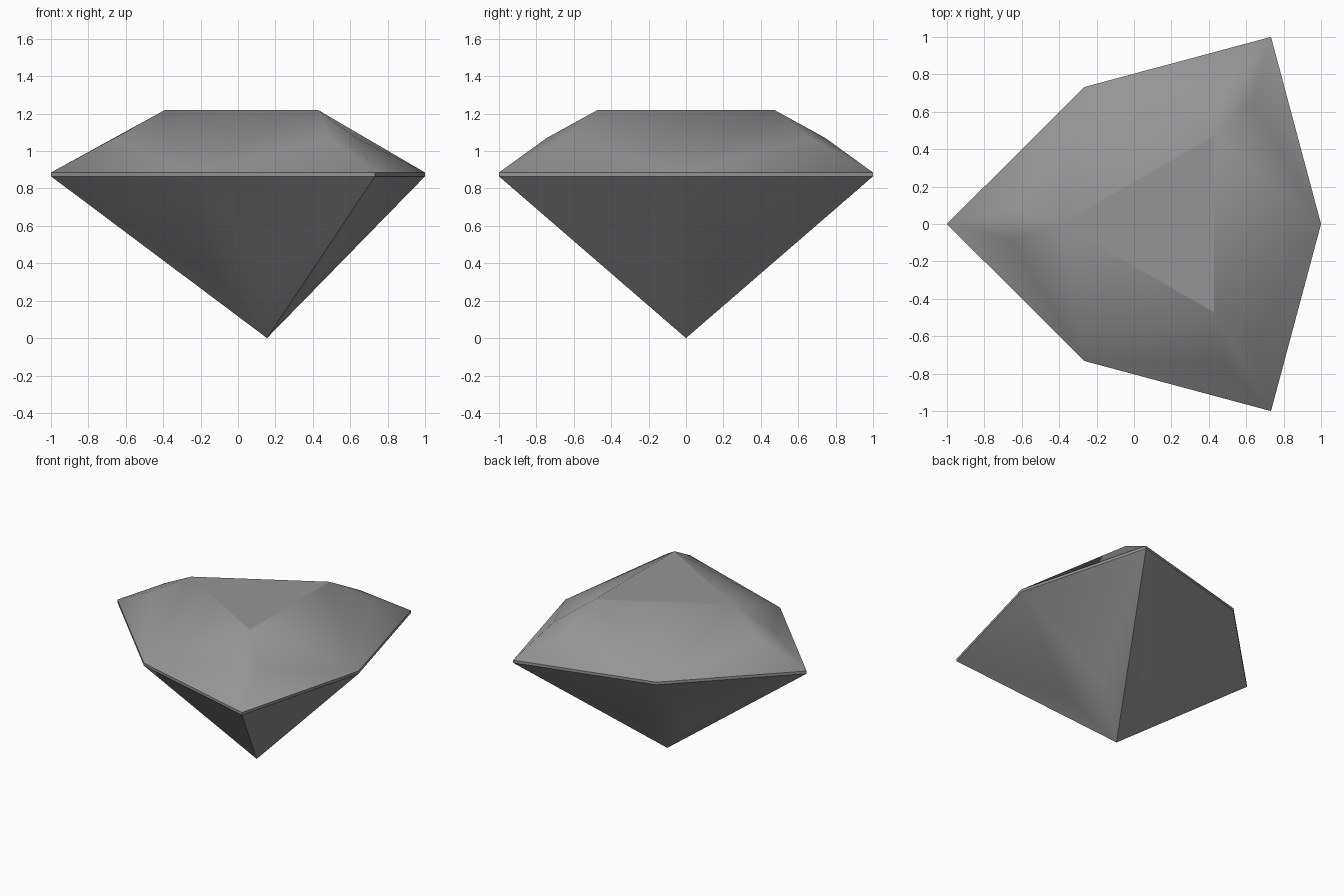
import bpy, bmesh
from math import cos, sin, radians, pi

if "Cube" in bpy.data.objects:
    bpy.data.objects.remove(bpy.data.objects["Cube"], do_unlink=True)

# One grey stone colour
stone = bpy.data.materials.new("grey stone")
stone.use_nodes = True
colour = (0.3, 0.3, 0.3, 1)
stone.diffuse_color = colour
stone.node_tree.nodes["Principled BSDF"].inputs["Base Color"].default_value = colour

AXIS_X = 0.155                       # the point and the three-fold axis sit off centre
LONG, SHORT = 1.155, 0.845           # girdle radii at long and short corners
Z_LOW, Z_HIGH, Z_TABLE = 0.865, 0.885, 1.22

bm = bmesh.new()


def vert(radius, degrees, z):
    a = radians(degrees)
    return bm.verts.new((AXIS_X + radius * cos(a), radius * sin(a), z))


def face(*verts):
    return bm.faces.new(verts)


# Girdle rings, short corners at even steps and long corners at odd steps
low, high = [[vert(LONG if i % 2 else SHORT, i * 60, z) for i in range(6)]
             for z in (Z_LOW, Z_HIGH)]
tip = vert(0, 0, 0)
for i in range(6):
    j = (i + 1) % 6
    face(low[i], low[j], high[j], high[i])

    # Pavilion panel fanned around a point lying on the panel
    s, l = (j, i) if i % 2 else (i, j)
    inner = bm.verts.new(tip.co + 0.19 * (low[s].co - tip.co) + 0.17 * (low[l].co - tip.co))
    for a, b in ((tip, low[j]), (low[j], low[i]), (low[i], tip)):
        face(a, b, inner)

# Crown: table corners with a narrow kite running down to each long corner
corners = [60, 180, 300]
table = [vert(0.545, a, Z_TABLE) for a in corners]
before = [vert(0.817, a - 5.7, 1.07) for a in corners]
after = [vert(0.817, a + 5.7, 1.07) for a in corners]
face(*table)
for k in range(3):
    n = (k + 1) % 3
    girdle, short_prev, short_next = high[2 * k + 1], high[2 * k], high[(2 * k + 2) % 6]
    face(table[k], before[k], girdle)
    face(table[k], girdle, after[k])
    face(table[k], short_prev, before[k])
    face(before[k], short_prev, girdle)
    face(table[k], after[k], short_next)
    face(after[k], girdle, short_next)
    face(table[k], short_next, table[n])

bmesh.ops.recalc_face_normals(bm, faces=bm.faces)
mesh = bpy.data.meshes.new("cut_gem")
bm.to_mesh(mesh)
bm.free()
mesh.materials.append(stone)
gem = bpy.data.objects.new("cut_gem", mesh)
bpy.context.collection.objects.link(gem)

# Soft facets, with crisp table, girdle and long corners
bpy.ops.object.select_all(action="DESELECT")
gem.select_set(True)
bpy.context.view_layer.objects.active = gem
bpy.ops.object.shade_smooth_by_angle(angle=pi / 6)
